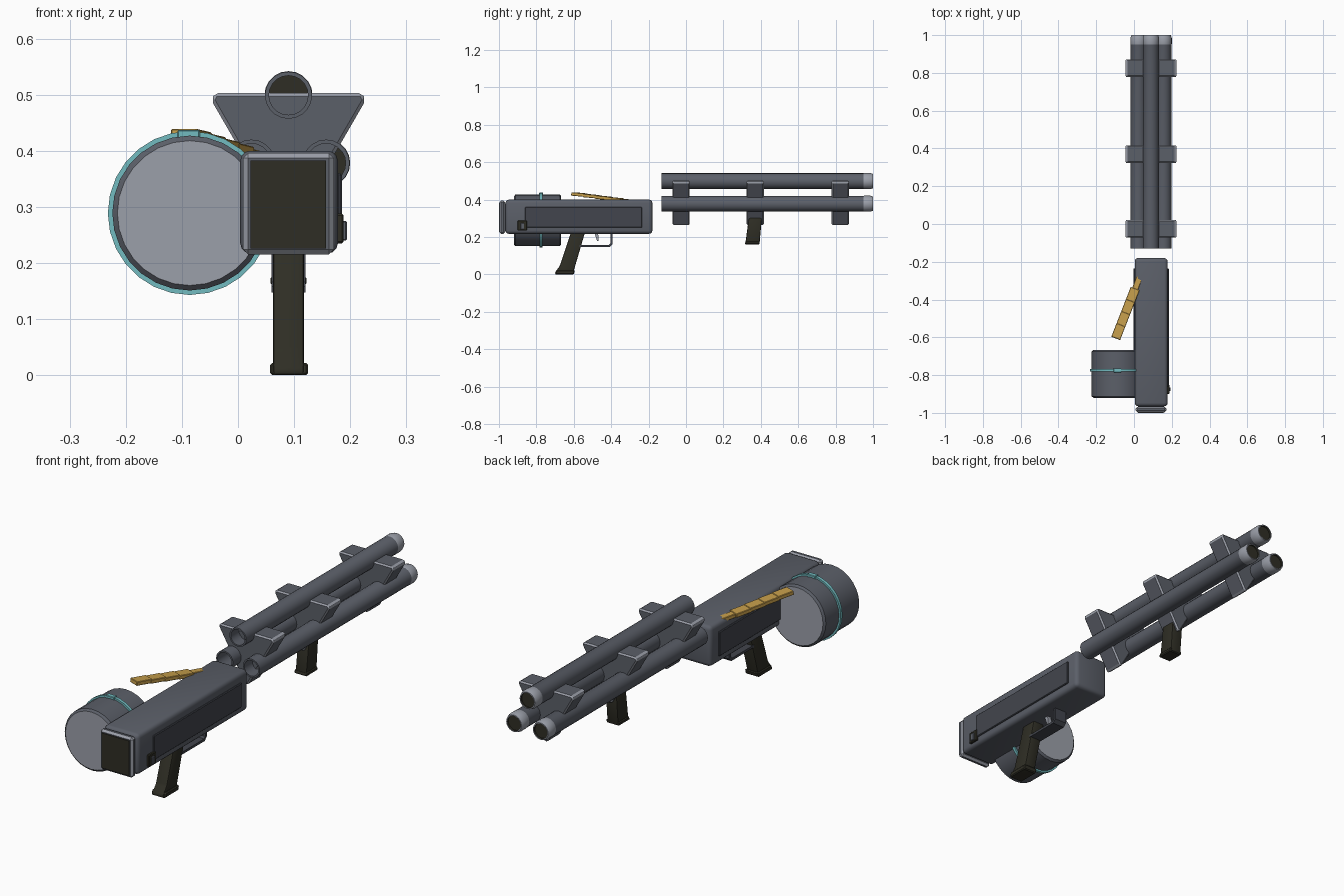
import bpy, bmesh, math
from mathutils import Matrix, Vector

if "Cube" in bpy.data.objects:
    bpy.data.objects.remove(bpy.data.objects["Cube"])


def material(name, rgb):
    m = bpy.data.materials.new(name)
    m.diffuse_color = (*rgb, 1)
    m.use_nodes = True
    m.node_tree.nodes["Principled BSDF"].inputs["Base Color"].default_value = m.diffuse_color
    return m


STEEL = material("gunmetal", (0.105, 0.115, 0.14))
DARK = material("dark gunmetal", (0.055, 0.06, 0.075))
LIGHT = material("light steel", (0.33, 0.35, 0.40))
BLACK = material("olive black", (0.028, 0.027, 0.018))
TEAL = material("teal", (0.17, 0.50, 0.53))
GOLD = material("brass", (0.56, 0.34, 0.07))


def finish(name, bm, mats, smooth=None):
    bmesh.ops.remove_doubles(bm, verts=bm.verts, dist=1e-5)
    bmesh.ops.recalc_face_normals(bm, faces=bm.faces)
    me = bpy.data.meshes.new(name)
    bm.to_mesh(me)
    bm.free()
    ob = bpy.data.objects.new(name, me)
    bpy.context.collection.objects.link(ob)
    for m in mats:
        me.materials.append(m)
    if smooth:
        bpy.ops.object.select_all(action='DESELECT')
        ob.select_set(True)
        bpy.context.view_layer.objects.active = ob
        bpy.ops.object.shade_smooth_by_angle(angle=math.radians(smooth))
    return ob


def prism(name, pts, axis, lo, hi, mats, bevel=0, seg=1, bevel_mat=0, smooth=None):
    """Extrude a profile along x (points are y,z) or along y (points are x,z)."""
    bm = bmesh.new()
    place = (lambda p, d: (d, p[0], p[1])) if axis == 'x' else (lambda p, d: (p[0], d, p[1]))
    a = [bm.verts.new(place(p, lo)) for p in pts]
    b = [bm.verts.new(place(p, hi)) for p in pts]
    bm.faces.new(a)
    bm.faces.new(b[::-1])
    for i in range(len(pts)):
        j = (i + 1) % len(pts)
        bm.faces.new((a[i], b[i], b[j], a[j]))
    bmesh.ops.recalc_face_normals(bm, faces=bm.faces)
    if bevel:
        bmesh.ops.bevel(bm, geom=bm.edges[:], offset=bevel, segments=seg, profile=0.5,
                        affect='EDGES', clamp_overlap=True, material=bevel_mat)
    return finish(name, bm, mats, smooth)


def box(name, x, y, z, mats, **kw):
    return prism(name, [(x[0], z[0]), (x[1], z[0]), (x[1], z[1]), (x[0], z[1])],
                 'y', y[0], y[1], mats, **kw)


def lathe(name, prof, seg_mats, cx, cz, n, mats, smooth=30, closed=False):
    """Turn (radius, y) points around an axis parallel to y."""
    bm = bmesh.new()
    rings = []
    for r, y in prof:
        rings.append([bm.verts.new((cx + r * math.sin(2 * math.pi * k / n), y,
                                    cz + r * math.cos(2 * math.pi * k / n))) for k in range(n)])
    for i in range(len(prof) - (0 if closed else 1)):
        p, q = rings[i], rings[(i + 1) % len(prof)]
        for k in range(n):
            f = bm.faces.new((p[k], p[(k + 1) % n], q[(k + 1) % n], q[k]))
            f.material_index = seg_mats[i]
    return finish(name, bm, mats, smooth)


CX = 0.09  # centre line of the weapon

# Receiver with side plates
box("receiver", (0.004, 0.178), (-0.965, -0.18), (0.217, 0.40), [STEEL],
    bevel=0.018, seg=3, smooth=40)
for side, x in (("left", (-0.003, 0.006)), ("right", (0.176, 0.185))):
    box(side + "_side_plate", x, (-0.86, -0.235), (0.25, 0.36), [DARK], bevel=0.003)
box("selector_base", (0.17, 0.188), (-0.90, -0.85), (0.235, 0.288), [BLACK], bevel=0.003)
box("selector_switch", (0.185, 0.194), (-0.885, -0.865), (0.24, 0.275), [STEEL], bevel=0.002)

# Butt plate with dark rubber pad
box("butt_neck", (0.02, 0.16), (-0.985, -0.95), (0.23, 0.38), [DARK])
box("butt_plate", (0.009, 0.171), (-0.997, -0.968), (0.215, 0.396), [STEEL, LIGHT],
    bevel=0.009, bevel_mat=1)
box("butt_pad", (0.022, 0.157), (-1.0, -0.99), (0.226, 0.383), [BLACK])

# Three barrels, open at the rear, with light muzzle tips
profile = [(0, 0.985), (0.035, 0.985), (0.035, -0.13), (0.042, -0.13), (0.042, 0.95),
           (0.043, 0.953), (0.043, 0.985), (0.038, 1.0), (0.033, 1.0), (0.033, 0.992), (0, 0.992)]
for name, x, z in (("top", CX, 0.499), ("left", 0.024, 0.378), ("right", 0.157, 0.378)):
    lathe(name + "_barrel", profile, [2, 0, 0, 0, 1, 1, 1, 1, 2, 2], x, z, 20,
          [STEEL, LIGHT, BLACK])

# Triangular barrel clamps with blunt corners
h, t, top = 0.145, 0.014, 0.503
apex = top - h * math.sqrt(3)
half = [(t / 2, apex + t * 0.866), (h - t / 2, top - t * 0.866), (h - t, top)]
outline = [(CX + x, z) for x, z in half] + [(CX - x, z) for x, z in half[::-1]]
for i, y in enumerate((-0.026, 0.37, 0.825)):
    prism(f"barrel_clamp_{i + 1}", outline, 'y', y - 0.046, y + 0.046, [STEEL, LIGHT],
          bevel=0.006, bevel_mat=1)

# Drum magazine with teal band
lathe("drum", [(0, -0.92), (0.129, -0.92), (0.138, -0.912), (0.138, -0.675),
               (0.129, -0.667), (0, -0.667)], [1, 0, 0, 0, 1], -0.086, 0.289, 28, [STEEL, LIGHT])
lathe("drum_band", [(0.13, -0.782), (0.146, -0.782), (0.146, -0.768), (0.13, -0.768)],
      [0] * 4, -0.086, 0.289, 28, [TEAL], closed=True)
box("drum_band_clasp", (-0.108, -0.068), (-0.786, -0.764), (0.42, 0.437), [TEAL], bevel=0.002)

# Cartridge belt stepping down into the receiver
for i in range(5):
    w = 0.05 if i < 4 else 0.032
    link = box(f"belt_link_{i + 1}", (-w / 2, w / 2), (-0.038, 0.038), (-0.009, 0.009),
               [GOLD], bevel=0.002)
    link.matrix_world = (Matrix.Translation(Vector((-0.083 + 0.025 * i, -0.57 + 0.064 * i,
                                                    0.427 - 0.0085 * i)))
                         @ Matrix.Rotation(math.radians(-21), 4, 'Z')
                         @ Matrix.Rotation(math.radians(-5), 4, 'X'))

# Rear pistol grip with flared foot
prism("rear_grip", [(-0.70, 0), (-0.605, 0), (-0.60, 0.02), (-0.54, 0.225), (-0.615, 0.225),
                    (-0.675, 0.045), (-0.70, 0.012)], 'x', 0.062, 0.118, [BLACK],
      bevel=0.006, seg=2, smooth=40)
prism("rear_grip_foot", [(-0.70, 0), (-0.60, 0), (-0.594, 0.022), (-0.692, 0.022)],
      'x', 0.057, 0.125, [BLACK], bevel=0.004)

# Trigger and guard
prism("trigger_guard", [(-0.57, 0.147), (-0.408, 0.147), (-0.393, 0.162), (-0.393, 0.222),
                        (-0.404, 0.222), (-0.404, 0.166), (-0.412, 0.158), (-0.57, 0.158)],
      'x', 0.060, 0.120, [DARK])
prism("trigger", [(-0.49, 0.222), (-0.47, 0.222), (-0.467, 0.18), (-0.475, 0.178)],
      'x', 0.08, 0.10, [LIGHT])

# Forward grip under the middle clamp
prism("fore_grip", [(0.317, 0.162), (0.393, 0.162), (0.407, 0.32), (0.338, 0.32)],
      'x', 0.062, 0.118, [BLACK], bevel=0.006, seg=2, smooth=40)
prism("fore_grip_foot", [(0.314, 0.16), (0.393, 0.16), (0.394, 0.177), (0.319, 0.177)],
      'x', 0.058, 0.122, [BLACK], bevel=0.004)
